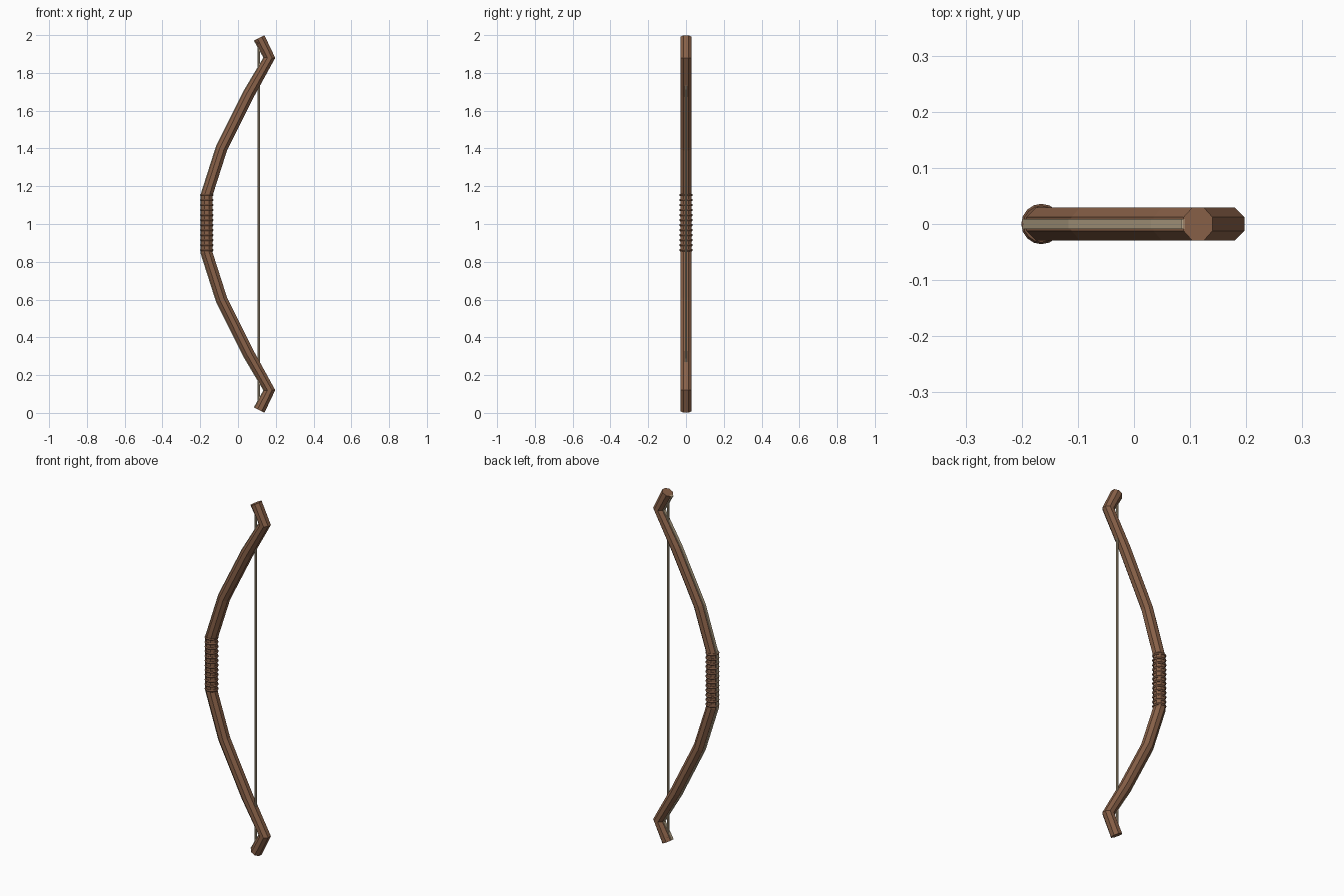
import bpy, bmesh, math
from mathutils import Vector, Matrix

if "Cube" in bpy.data.objects:
    bpy.data.objects.remove(bpy.data.objects["Cube"])


def material(name, rgb):
    m = bpy.data.materials.new(name)
    m.diffuse_color = (*rgb, 1)
    m.use_nodes = True
    m.node_tree.nodes["Principled BSDF"].inputs["Base Color"].default_value = m.diffuse_color
    return m


WOOD = material("wood", (0.25, 0.12, 0.065))
LEATHER = material("leather", (0.19, 0.09, 0.05))
CORD = material("cord", (0.48, 0.38, 0.25))


def finish(name, bm, mat):
    bmesh.ops.recalc_face_normals(bm, faces=bm.faces)
    me = bpy.data.meshes.new(name)
    bm.to_mesh(me)
    bm.free()
    me.materials.append(mat)
    ob = bpy.data.objects.new(name, me)
    bpy.context.collection.objects.link(ob)
    return ob


def sweep(name, path, section, mat):
    """Sweep a (normal, y) section along an xz path, one ring per point."""
    bm = bmesh.new()
    pts = [Vector((x, 0, z)) for x, z in path]
    rings = []
    for i, p in enumerate(pts):
        t = Vector()
        if i > 0:
            t += (p - pts[i - 1]).normalized()
        if i < len(pts) - 1:
            t += (pts[i + 1] - p).normalized()
        t.normalize()
        n = Vector((t.z, 0, -t.x))
        rings.append([bm.verts.new(p + n * u + Vector((0, v, 0))) for u, v in section])
    k = len(section)
    for a, b in zip(rings, rings[1:]):
        for j in range(k):
            bm.faces.new((a[j], a[(j + 1) % k], b[(j + 1) % k], b[j]))
    bm.faces.new(rings[0])
    bm.faces.new(rings[-1])
    return finish(name, bm, mat)


def ngon(r, n):
    return [(r * math.cos((i + .5) * math.tau / n), r * math.sin((i + .5) * math.tau / n))
            for i in range(n)]


def torus(bm, mat4, R, r, n=16, m=6):
    grid = [[bm.verts.new(mat4 @ Vector((
        (R + r * math.cos(b * math.tau / m)) * math.cos(a * math.tau / n),
        (R + r * math.cos(b * math.tau / m)) * math.sin(a * math.tau / n),
        r * math.sin(b * math.tau / m)))) for b in range(m)] for a in range(n)]
    for a in range(n):
        for b in range(m):
            c, d = (a + 1) % n, (b + 1) % m
            bm.faces.new((grid[a][b], grid[c][b], grid[c][d], grid[a][d]))


# Bow stave: upper half mirrored about z = 1
half = [(-0.165, 1.15), (-0.085, 1.40), (0.06, 1.69), (0.168, 1.88), (0.114, 1.986)]
path = [(x, 2 - z) for x, z in reversed(half)] + half
sweep("bow_stave", path, ngon(0.0315, 8), WOOD)

# Pale backing strip along the outer side of the stave
sweep("backing_strip", path,
      [(-0.034, -0.009), (-0.022, -0.009), (-0.022, 0.009), (-0.034, 0.009)], CORD)

# Bow string
sweep("bow_string", [(0.11, 0.035), (0.11, 1.965)], ngon(0.007, 8), CORD)

# Wrapped grip
bm = bmesh.new()
for i in range(12):
    torus(bm, Matrix.Translation((-0.165, 0, 0.862 + i * 0.0265)), 0.0285, 0.0075)
finish("grip_wrap", bm, LEATHER)

# String loops at both tips
for name, s in (("upper_loop", 1), ("lower_loop", -1)):
    bm = bmesh.new()
    torus(bm, Matrix.Translation((0.115, 0, 1 + s * 0.953))
          @ Matrix.Rotation(s * 0.45, 4, 'Y'), 0.019, 0.005, 12)
    finish(name, bm, LEATHER)
